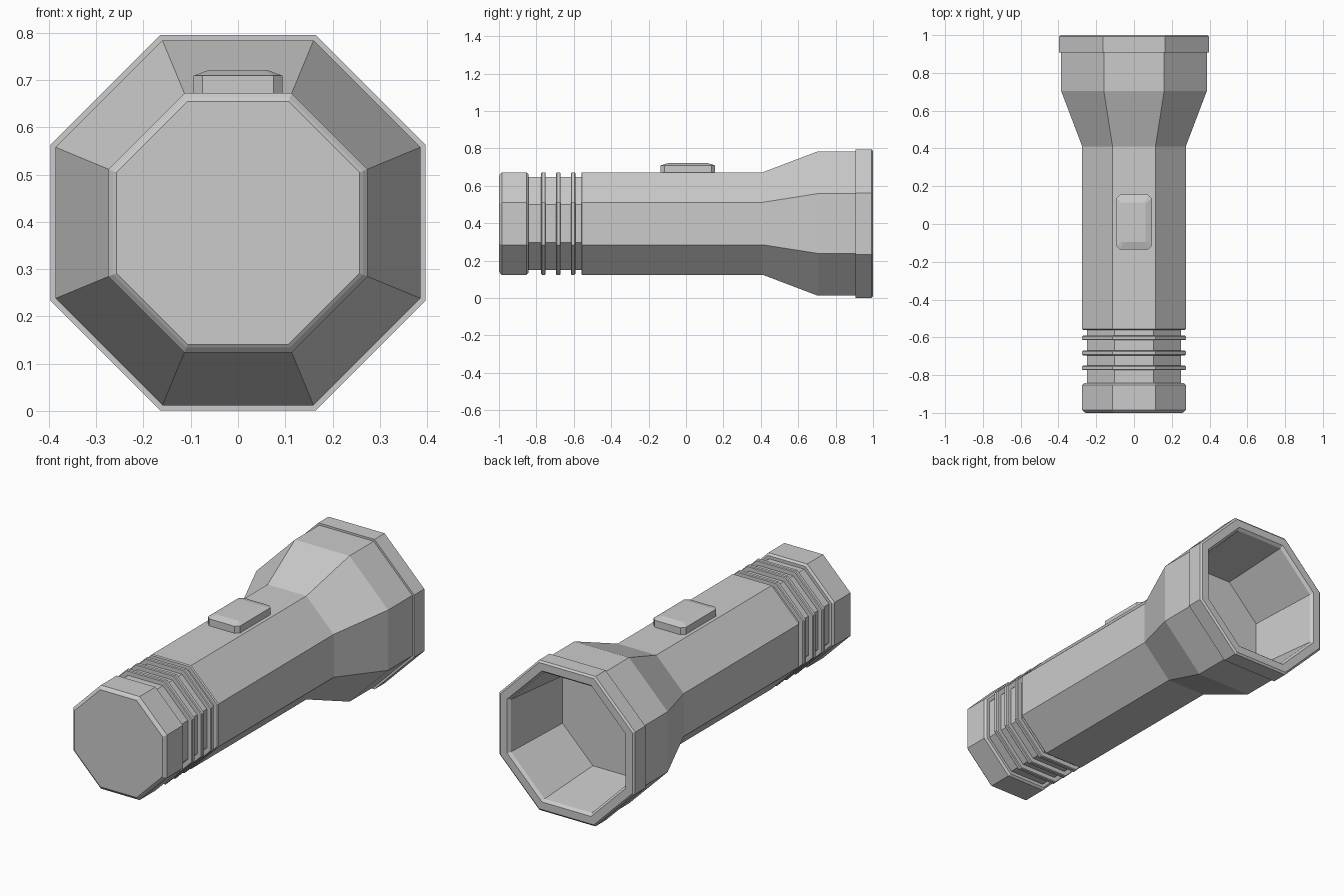
import bpy, bmesh, math

if "Cube" in bpy.data.objects:
    bpy.data.objects.remove(bpy.data.objects["Cube"])

AXIS_Z = 0.398                     # height of the long axis
SIDES = 8


def skin(name, rings, cap_start=False, cap_end=False):
    """Join successive rings of points with quads; optionally close the ends."""
    bm = bmesh.new()
    loops = [[bm.verts.new(p) for p in ring] for ring in rings]
    n = len(loops[0])
    for a, b in zip(loops, loops[1:]):
        for i in range(n):
            j = (i + 1) % n
            bm.faces.new((a[i], a[j], b[j], b[i]))
    if cap_start:
        bm.faces.new(loops[0][::-1])
    if cap_end:
        bm.faces.new(loops[-1])
    bm.normal_update()
    mesh = bpy.data.meshes.new(name)
    bm.to_mesh(mesh)
    bm.free()
    obj = bpy.data.objects.new(name, mesh)
    bpy.context.collection.objects.link(obj)
    return obj


def octagon(y, apothem):
    """Octagon around the y axis with flats facing up, down and sideways."""
    r = apothem / math.cos(math.pi / SIDES)
    angles = [-(i + 0.5) * 2 * math.pi / SIDES for i in range(SIDES)]
    return [(r * math.cos(a), y, AXIS_Z + r * math.sin(a)) for a in angles]


def turned(name, profile, **caps):
    return skin(name, [octagon(y, a) for y, a in profile], **caps)


R, CORE = 0.274, 0.248             # barrel and groove sizes

# Tail cap with bevelled edges
turned("tail_cap", [(-1.0, 0.257), (-0.995, 0.264), (-0.985, R), (-0.852, R),
                    (-0.842, 0.264), (-0.842, CORE)], cap_start=True)

# Grip with three raised rings
grip = [(-0.842, CORE)]
for y in (-0.762, -0.683, -0.603):
    grip += [(y - 0.012, CORE), (y - 0.012, R - 0.004), (y - 0.008, R),
             (y + 0.008, R), (y + 0.012, R - 0.004), (y + 0.012, CORE)]
grip.append((-0.56, CORE))
turned("grip_rings", grip)

# Barrel flaring out into the head
turned("barrel", [(-0.56, CORE), (-0.56, R - 0.005), (-0.555, R), (0.41, R),
                  (0.705, 0.386), (0.907, 0.386)])

# Head rim and the hollow reflector behind it
turned("rim_and_reflector", [(0.907, 0.386), (0.907, 0.397), (0.992, 0.397),
                             (1.0, 0.387), (1.0, 0.347), (0.985, 0.335),
                             (0.6, 0.303)], cap_end=True)


# Switch button with chamfered corners and a sloped top
def plate(z, w, l, c, y0=0.01):
    quarter = [(w, l - c), (w - c, l), (c - w, l), (-w, l - c)]
    pts = quarter + [(-x, -y) for x, y in quarter]
    return [(x, y + y0, z) for x, y in pts]


skin("switch_button", [plate(0.665, 0.094, 0.145, 0.019),
                       plate(0.709, 0.094, 0.145, 0.019),
                       plate(0.721, 0.062, 0.105, 0.006)],
     cap_start=True, cap_end=True)
